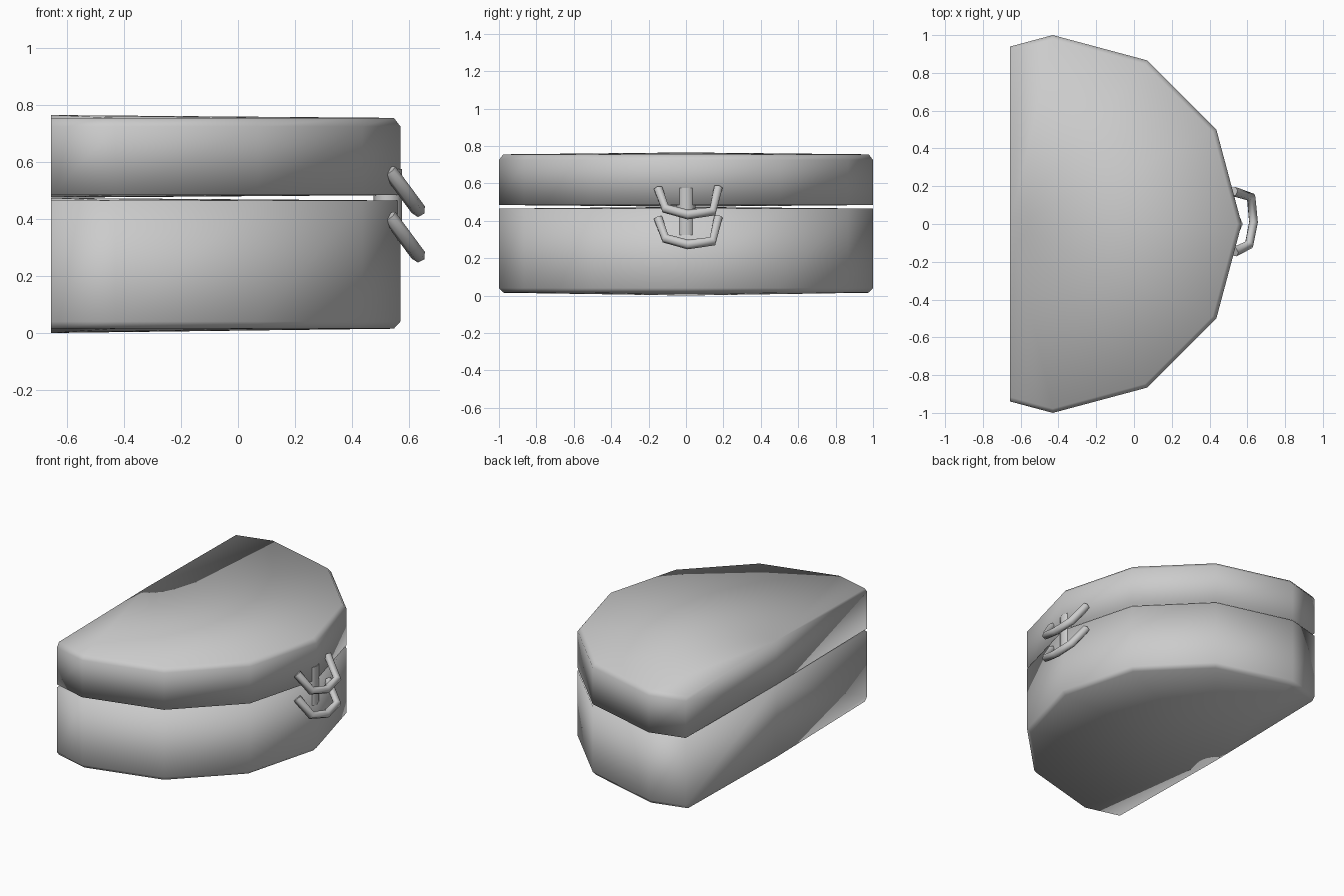
import bpy, bmesh, math

if "Cube" in bpy.data.objects:
    bpy.data.objects.remove(bpy.data.objects["Cube"])

CX, CUT = -0.43, -0.656          # centre of the twelve-sided arc, flat back plane


def outline(r, z):
    """Open arc of a 12-gon, trimmed by the flat back plane."""
    y_cut = r - (CX - CUT) * math.tan(math.radians(15))
    arc = [(CX + r * math.cos(math.radians(a)), r * math.sin(math.radians(a)), z)
           for a in range(-90, 91, 30)]
    return [(CUT, -y_cut, z)] + arc + [(CUT, y_cut, z)]


def shell(name, profile, z_bottom, z_top):
    """Stacked outlines, shallow fanned caps and a flat back."""
    bm = bmesh.new()
    rings = [[bm.verts.new(p) for p in outline(r, z)] for r, z in profile]
    low = bm.verts.new((CUT, 0, z_bottom))
    high = bm.verts.new((CUT, 0, z_top))
    for a, b in zip(rings, rings[1:]):
        for i in range(len(a) - 1):
            bm.faces.new((a[i], a[i + 1], b[i + 1], b[i]))
    for i in range(len(rings[0]) - 1):
        bm.faces.new((low, rings[0][i + 1], rings[0][i]))
        bm.faces.new((high, rings[-1][i], rings[-1][i + 1]))
    bm.faces.new([r[0] for r in rings] + [high] + [r[-1] for r in reversed(rings)] + [low])
    bmesh.ops.recalc_face_normals(bm, faces=bm.faces)
    for f in bm.faces:
        f.smooth = True
    me = bpy.data.meshes.new(name)
    bm.to_mesh(me)
    bm.free()
    bpy.context.collection.objects.link(bpy.data.objects.new(name, me))


# Two halves of the case, meeting in a thin seam
shell("lower_shell", [(0.977, 0.015), (1, 0.04), (1, 0.465)], 0.0, 0.474)
shell("upper_shell", [(1, 0.484), (1, 0.725), (0.977, 0.755)], 0.475, 0.765)

# Bent pull loops, slanting down and outward
LOOP = [(-0.148, 0.57), (-0.11, 0.465), (0.01, 0.433), (0.142, 0.45), (0.172, 0.575)]
for name, drop in (("upper_loop", 0), ("lower_loop", 0.16)):
    cu = bpy.data.curves.new(name, 'CURVE')
    cu.dimensions = '3D'
    cu.bevel_depth = 0.026
    cu.bevel_resolution = 1
    cu.use_fill_caps = True
    sp = cu.splines.new('POLY')
    sp.points.add(len(LOOP) - 1)
    for p, (y, z) in zip(sp.points, LOOP):
        p.co = (0.535 + (0.565 - z) * 0.74, y, z - drop, 1)
    bpy.context.collection.objects.link(bpy.data.objects.new(name, cu))

# Small clasp post behind the loops
bpy.ops.mesh.primitive_cylinder_add(vertices=8, radius=0.05, depth=0.25,
                                    location=(0.526, 0, 0.45))
bpy.context.object.name = "clasp_post"
bpy.ops.object.shade_smooth_by_angle(angle=math.radians(50))
